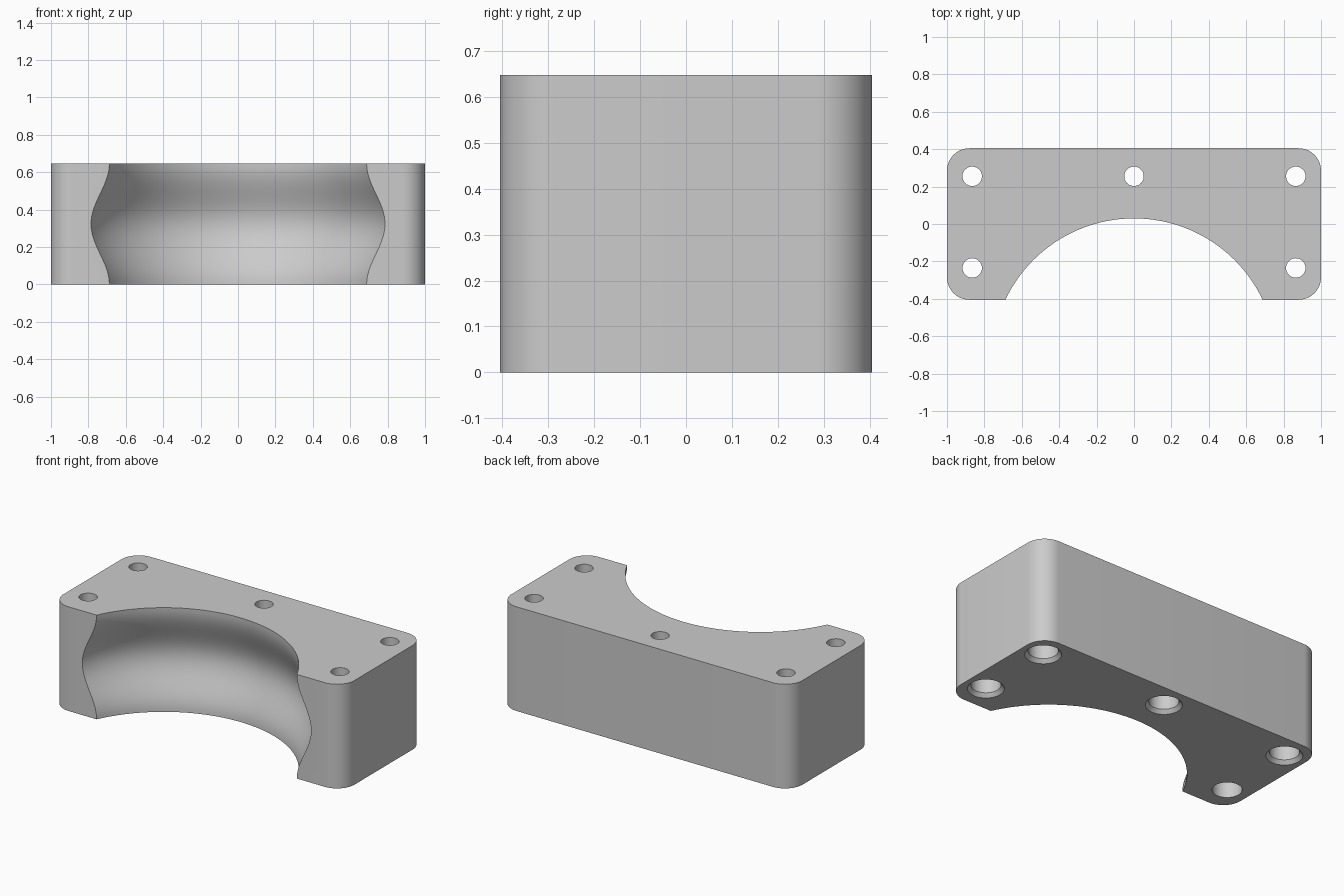
import bpy, bmesh, math
from mathutils import Vector

WIDTH, DEPTH, HEIGHT = 2.0, 0.81, 0.647
CORNER = 0.12

if "Cube" in bpy.data.objects:
    bpy.data.objects.remove(bpy.data.objects["Cube"], do_unlink=True)

grey = bpy.data.materials.new("plain grey")
grey.use_nodes = True
grey.diffuse_color = (0.6, 0.6, 0.6, 1)
grey.node_tree.nodes["Principled BSDF"].inputs["Base Color"].default_value = grey.diffuse_color


def make_object(name, bm):
    bmesh.ops.recalc_face_normals(bm, faces=bm.faces)
    mesh = bpy.data.meshes.new(name)
    bm.to_mesh(mesh)
    bm.free()
    mesh.materials.append(grey)
    obj = bpy.data.objects.new(name, mesh)
    bpy.context.collection.objects.link(obj)
    return obj


def lathe(name, profile, center, steps):
    """Closed solid from (radius, z) points turned about a vertical axis."""
    bm = bmesh.new()
    verts = [bm.verts.new((r, 0, z)) for r, z in profile]
    edges = [bm.edges.new(pair) for pair in zip(verts, verts[1:])]
    bmesh.ops.spin(bm, geom=verts + edges, cent=(0, 0, 0), axis=(0, 0, 1),
                   angle=math.tau, steps=steps, use_merge=True)
    bmesh.ops.remove_doubles(bm, verts=bm.verts, dist=1e-5)
    bmesh.ops.translate(bm, verts=bm.verts, vec=Vector((*center, 0)))
    return make_object(name, bm)


# Block with rounded upright corners
bm = bmesh.new()
bmesh.ops.create_cube(bm, size=1)
bmesh.ops.scale(bm, vec=(WIDTH, DEPTH, HEIGHT), verts=bm.verts)
bmesh.ops.translate(bm, vec=(0, 0, HEIGHT / 2), verts=bm.verts)
uprights = [e for e in bm.edges if abs(e.verts[0].co.z - e.verts[1].co.z) > 0.1]
bmesh.ops.bevel(bm, geom=uprights, offset=CORNER, segments=12, profile=0.5, affect='EDGES')
block = make_object("mounting_block", bm)

# Bulging round recess in the front
RINGS = 28
wave = [(0.761 + 0.045 * (1 - math.cos(math.tau * i / RINGS)), HEIGHT * i / RINGS)
        for i in range(RINGS + 1)]
low, high = -0.1, HEIGHT + 0.1
recess = [(0, low), (wave[0][0], low)] + wave + [(wave[-1][0], high), (0, high)]
cutters = [lathe("recess_cutter", recess, (0, -0.731), 128)]

# Screw holes, wider below; all but one have a countersunk rim
for x, y in [(-0.865, 0.255), (0, 0.255), (0.865, 0.255), (-0.865, -0.235), (0.865, -0.235)]:
    plain = x < 0 and y < 0
    rim = [(0.083, low)] if plain else [(0.102, low), (0.102, 0), (0.083, 0.022)]
    hole = [(0, low)] + rim + [(0.083, 0.3), (0.052, 0.3), (0.052, high), (0, high)]
    cutters.append(lathe("hole_cutter", hole, (x, y), 40))

for cutter in cutters:
    cut = block.modifiers.new(cutter.name, 'BOOLEAN')
    cut.operation = 'DIFFERENCE'
    cut.solver = 'EXACT'
    cut.object = cutter

# Apply the cuts and drop the cutters
bpy.ops.object.select_all(action='DESELECT')
block.select_set(True)
bpy.context.view_layer.objects.active = block
for name in [m.name for m in block.modifiers]:
    bpy.ops.object.modifier_apply(modifier=name)
for cutter in cutters:
    bpy.data.objects.remove(cutter, do_unlink=True)
bpy.ops.object.shade_smooth_by_angle(angle=math.radians(30))
